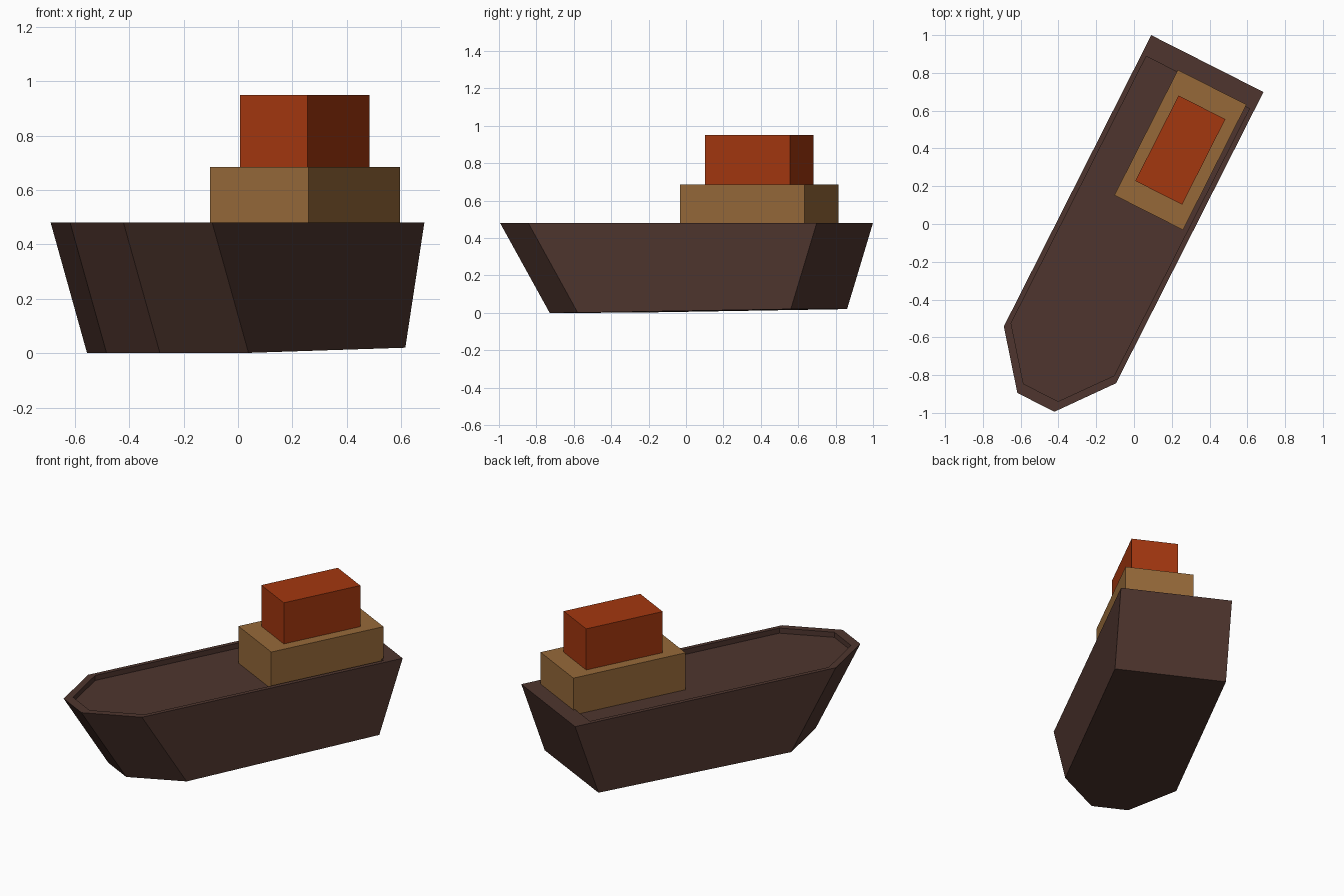
import bpy, bmesh, math
from mathutils import Matrix

if "Cube" in bpy.data.objects:
    bpy.data.objects.remove(bpy.data.objects["Cube"])

# The ship lies at an angle: local -y is forward, local x is to the right
TURN = Matrix.Rotation(math.radians(-26.85), 4, 'Z')
HULL_X = -0.037


def material(name, rgb):
    lin = [((c / 255 + 0.055) / 1.055) ** 2.4 for c in rgb]
    m = bpy.data.materials.new(name)
    m.diffuse_color = (*lin, 1)
    m.use_nodes = True
    m.node_tree.nodes["Principled BSDF"].inputs["Base Color"].default_value = m.diffuse_color
    return m


def add_object(name, bm, mat):
    bmesh.ops.recalc_face_normals(bm, faces=bm.faces)
    bm.transform(TURN)
    me = bpy.data.meshes.new(name)
    bm.to_mesh(me)
    bm.free()
    me.materials.append(mat)
    ob = bpy.data.objects.new(name, me)
    bpy.context.collection.objects.link(ob)
    return ob


def ring(bm, half):
    """Closed outline mirrored from half-width, y, z stations (stern to bow)."""
    right = [bm.verts.new((HULL_X + w, y, z)) for w, y, z in half]
    left = [bm.verts.new((HULL_X - w, y, z)) for w, y, z in half]
    return right + left[::-1]


def bridge(bm, a, b):
    n = len(a)
    for i in range(n):
        j = (i + 1) % n
        bm.faces.new((a[i], a[j], b[j], b[i]))


def box(name, x, y, half_x, half_y, z0, z1, mat):
    bm = bmesh.new()
    bmesh.ops.create_cube(bm, size=1)
    bmesh.ops.scale(bm, vec=(2 * half_x, 2 * half_y, z1 - z0), verts=bm.verts)
    bmesh.ops.translate(bm, vec=(x, y, (z0 + z1) / 2), verts=bm.verts)
    return add_object(name, bm, mat)


hull_brown = material("hull brown", (78, 53, 46))
tan = material("cabin tan", (150, 105, 57))
rust = material("bridge rust red", (163, 55, 15))

# Hull: raked bow and stern, flat rim, slightly sunken deck
RIM, DECK = 0.48, 0.447
bm = bmesh.new()
keel = ring(bm, [(0.333, 0.778, 0.02), (0.333, -0.499, 0.001), (0.11, -0.78, 0.0)])
rim = ring(bm, [(0.333, 0.933, RIM), (0.333, -0.795, RIM), (0.11, -1.077, RIM)])
inner = [(0.306, 0.821), (0.306, -0.763), (0.103, -1.019)]
lip = ring(bm, [(w, y, RIM) for w, y in inner])
deck = ring(bm, [(w, y, DECK) for w, y in inner])
for a, b in ((keel, rim), (rim, lip), (lip, deck)):
    bridge(bm, a, b)
bm.faces.new(keel)
bm.faces.new(deck)
add_object("hull", bm, hull_brown)

# Deckhouse and bridge stacked towards the stern
box("deckhouse", 0.042, 0.461, 0.2035, 0.372, DECK, 0.685, tan)
box("bridge_cabin", 0.042, 0.460, 0.139, 0.2535, 0.685, 0.95, rust)
